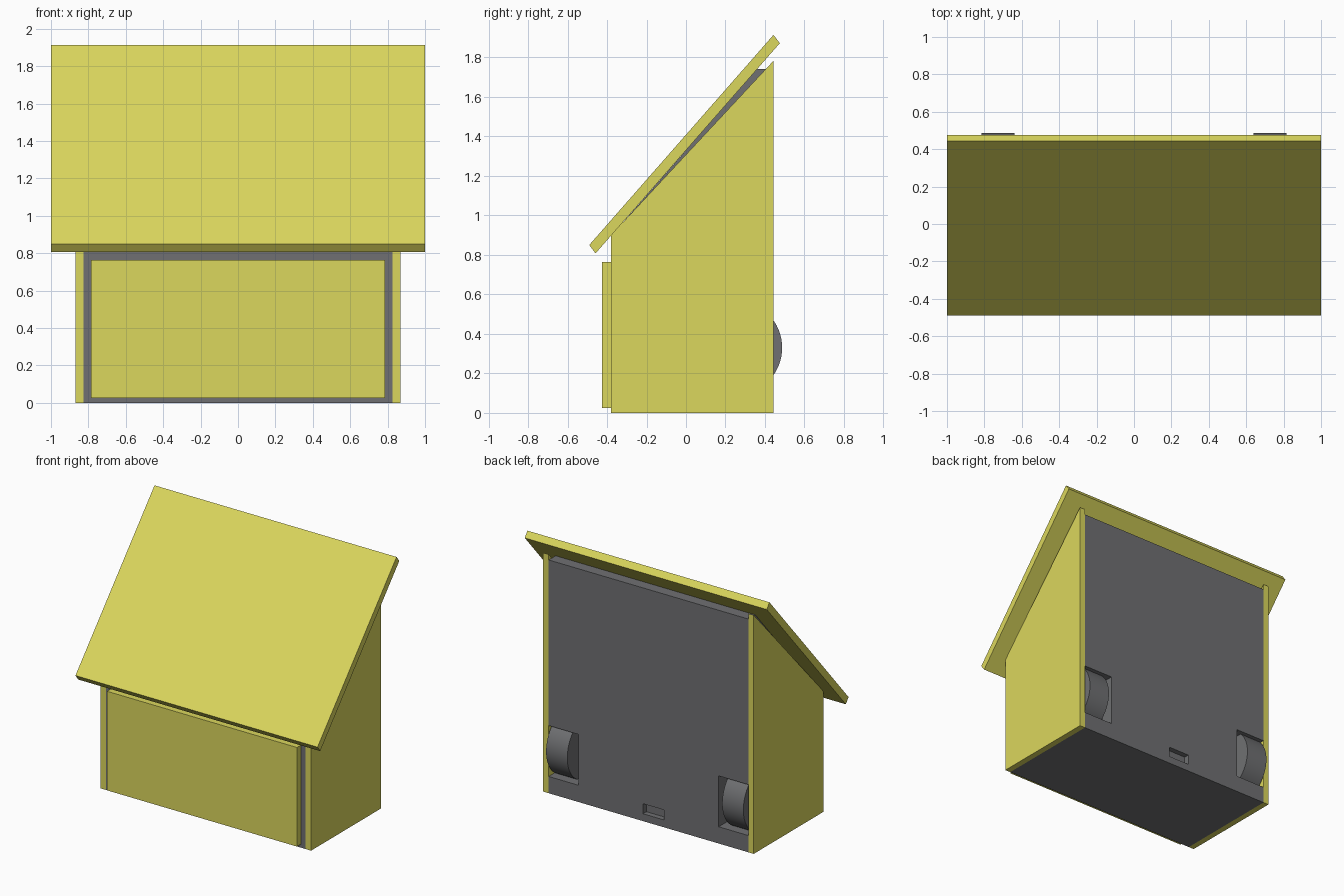
import bpy
import bmesh
import math

cube = bpy.data.objects.get("Cube")
if cube:
    bpy.data.objects.remove(cube, do_unlink=True)


def material(name, color):
    mat = bpy.data.materials.new(name)
    mat.use_nodes = True
    mat.diffuse_color = color
    mat.node_tree.nodes["Principled BSDF"].inputs["Base Color"].default_value = color
    return mat


yellow = material("mustard yellow", (0.71, 0.68, 0.11, 1))
grey = material("slate grey", (0.16, 0.163, 0.17, 1))


def extrude_profile(name, profile, x0, x1, mat):
    """Sweep a closed (y, z) outline from x0 to x1."""
    bm = bmesh.new()
    face = bm.faces.new([bm.verts.new((x0, y, z)) for y, z in profile])
    swept = bmesh.ops.extrude_face_region(bm, geom=[face])["geom"]
    verts = [v for v in swept if isinstance(v, bmesh.types.BMVert)]
    bmesh.ops.translate(bm, verts=verts, vec=(x1 - x0, 0, 0))
    bmesh.ops.recalc_face_normals(bm, faces=bm.faces)
    mesh = bpy.data.meshes.new(name)
    bm.to_mesh(mesh)
    bm.free()
    mesh.materials.append(mat)
    obj = bpy.data.objects.new(name, mesh)
    bpy.context.collection.objects.link(obj)
    return obj


def box(name, x0, x1, y0, y1, z0, z1, mat):
    return extrude_profile(name, [(y0, z0), (y1, z0), (y1, z1), (y0, z1)], x0, x1, mat)


def cut(target, cutter):
    """Subtract the cutter from the target, then discard it."""
    cutter.hide_render = True
    mod = target.modifiers.new("cut", "BOOLEAN")
    mod.operation = "DIFFERENCE"
    mod.solver = "EXACT"
    mod.object = cutter
    bpy.context.view_layer.objects.active = target
    bpy.ops.object.modifier_apply(modifier=mod.name)
    bpy.data.objects.remove(cutter, do_unlink=True)


FRONT, BACK = -0.38, 0.443
INNER, OUTER = 0.825, 0.87

# Main body with sloped top and a narrow flat ridge
body = extrude_profile(
    "body",
    [(FRONT, 0), (BACK, 0), (BACK, 1.742), (0.36, 1.742), (FRONT, 0.895)],
    -INNER, INNER, grey)

# Small slot low in the back
cut(body, box("slot_cutter", -0.13, 0.045, BACK - 0.04, BACK + 0.1, 0.055, 0.13, grey))

# Side panels, wheel wells and wheels
for side, s in (("left", 1), ("right", -1)):
    extrude_profile(
        side + "_side_panel",
        [(FRONT, 0), (BACK, 0), (BACK, 1.783), (FRONT, 0.9)],
        s * INNER, s * OUTER, yellow)
    cut(body, box("well_cutter", s * 0.58, s * 0.9, BACK - 0.1, BACK + 0.1,
                  0.125, 0.505, grey))
    bpy.ops.mesh.primitive_cylinder_add(
        vertices=64, radius=0.24, depth=0.175,
        location=(s * 0.7275, 0.247, 0.33), rotation=(0, math.pi / 2, 0))
    wheel = bpy.context.object
    wheel.name = side + "_wheel"
    wheel.data.materials.append(grey)
    bpy.ops.object.shade_smooth_by_angle()

# Raised front door panel
box("front_door", -0.785, 0.785, -0.425, FRONT, 0.025, 0.765, yellow)

# Sloped roof board
extrude_profile(
    "roof",
    [(-0.458, 0.808), (0.475, 1.872), (0.443, 1.914), (-0.49, 0.85)],
    -1, 1, yellow)
